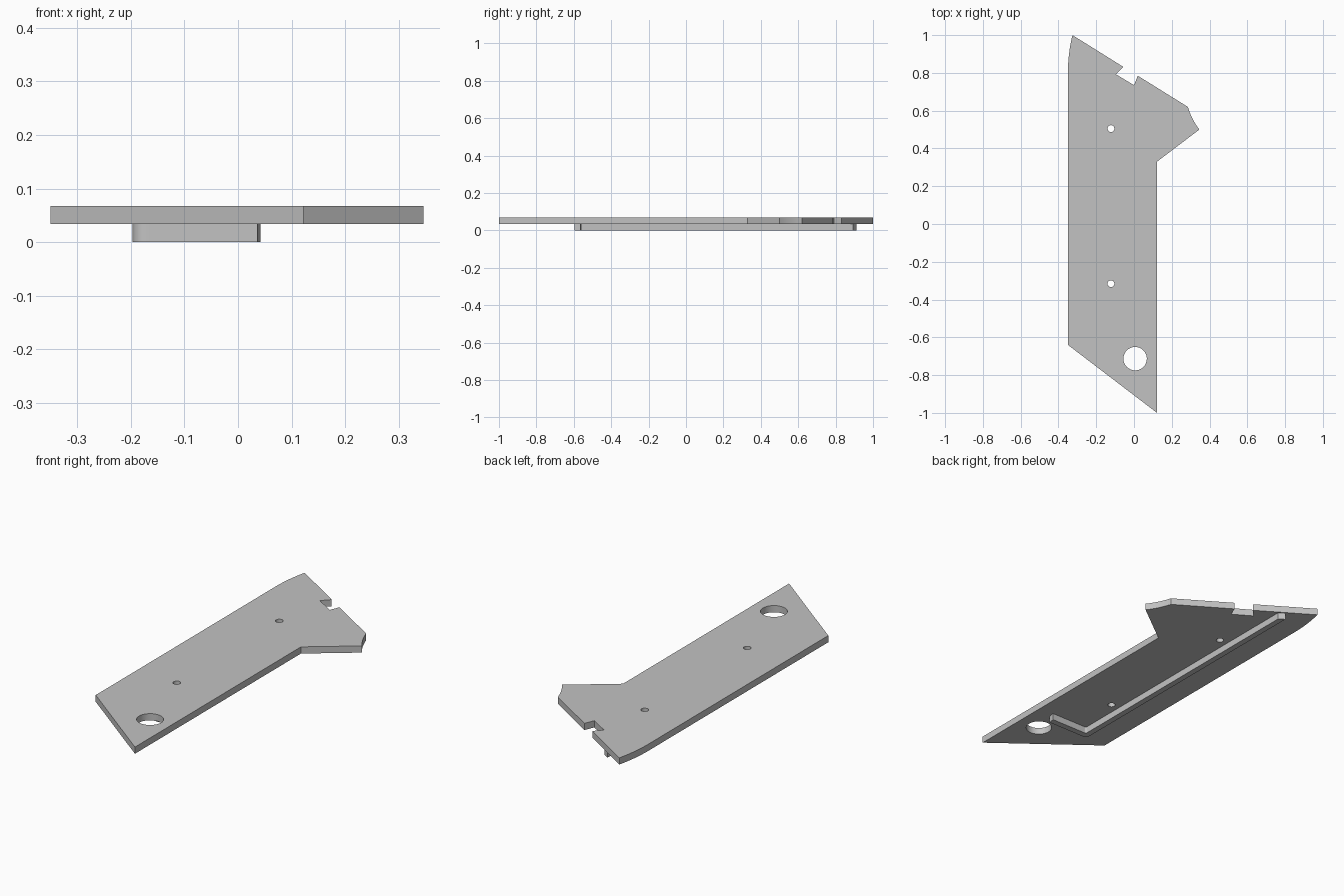
import bpy, bmesh, math
from mathutils import Vector

cube = bpy.data.objects.get("Cube")
if cube:
    bpy.data.objects.remove(cube, do_unlink=True)

grey = bpy.data.materials.new("plain_grey")
grey.use_nodes = True
colour = (0.54, 0.54, 0.54, 1)
grey.diffuse_color = colour
grey.node_tree.nodes["Principled BSDF"].inputs["Base Color"].default_value = colour


def bend(a, control, b, steps=8):
    """Points of a quadratic curve from a to b."""
    a, control, b = Vector(a), Vector(control), Vector(b)
    return [a * (1 - t) ** 2 + control * 2 * t * (1 - t) + b * t * t
            for t in (i / steps for i in range(steps + 1))]


def circle(x, y, r, sides=32):
    return [(x + r * math.cos(math.tau * i / sides),
             y + r * math.sin(math.tau * i / sides)) for i in range(sides)]


def slab(name, loops, bottom, top):
    """Extrude a filled outline; further loops become holes."""
    curve = bpy.data.curves.new(name + "_outline", "CURVE")
    curve.dimensions = "2D"
    curve.fill_mode = "BOTH"
    curve.extrude = (top - bottom) / 2
    for loop in loops:
        spline = curve.splines.new("POLY")
        spline.points.add(len(loop) - 1)
        for point, (x, y) in zip(spline.points, loop):
            point.co = (x, y, 0, 1)
        spline.use_cyclic_u = True
    helper = bpy.data.objects.new(name + "_helper", curve)
    bpy.context.collection.objects.link(helper)
    bpy.context.view_layer.update()
    graph = bpy.context.evaluated_depsgraph_get()
    mesh = bpy.data.meshes.new_from_object(helper.evaluated_get(graph))
    bpy.data.objects.remove(helper, do_unlink=True)

    # Weld caps to walls and merge the flat triangles
    bm = bmesh.new()
    bm.from_mesh(mesh)
    bmesh.ops.remove_doubles(bm, verts=bm.verts, dist=0.0001)
    bmesh.ops.recalc_face_normals(bm, faces=bm.faces)
    bmesh.ops.translate(bm, verts=bm.verts, vec=(0, 0, (top + bottom) / 2))
    bm.to_mesh(mesh)
    bm.free()
    mesh.materials.clear()
    mesh.materials.append(grey)
    obj = bpy.data.objects.new(name, mesh)
    bpy.context.collection.objects.link(obj)
    bpy.ops.object.select_all(action="DESELECT")
    obj.select_set(True)
    bpy.context.view_layer.objects.active = obj
    bpy.ops.object.shade_smooth_by_angle(angle=math.radians(25))
    return obj


# Plate with a notched, slanted end and three holes
outline = [(-0.35, -0.64), (0.122, -1), (0.122, 0.33)]
outline += bend((0.346, 0.5), (0.306, 0.552), (0.285, 0.62))
outline += [(0.02, 0.785), (0, 0.735), (-0.095, 0.792), (-0.057, 0.832)]
outline += bend((-0.326, 1), (-0.35, 0.9), (-0.35, 0.8))
holes = [circle(-0.122, 0.505, 0.018), circle(-0.122, -0.316, 0.018),
         circle(0.006, -0.713, 0.062)]
slab("plate", [outline] + holes, 0.034, 0.068)

# L-shaped rib underneath, rounded at its corner
rib = bend((-0.197, -0.565), (-0.197, -0.595), (-0.167, -0.595))
rib += [(0.036, -0.595), (0.042, -0.563)]
rib += bend((-0.157, -0.563), (-0.167, -0.563), (-0.167, -0.553))
rib += [(-0.167, 0.892), (-0.197, 0.911)]
slab("rib", [rib], 0, 0.034)
